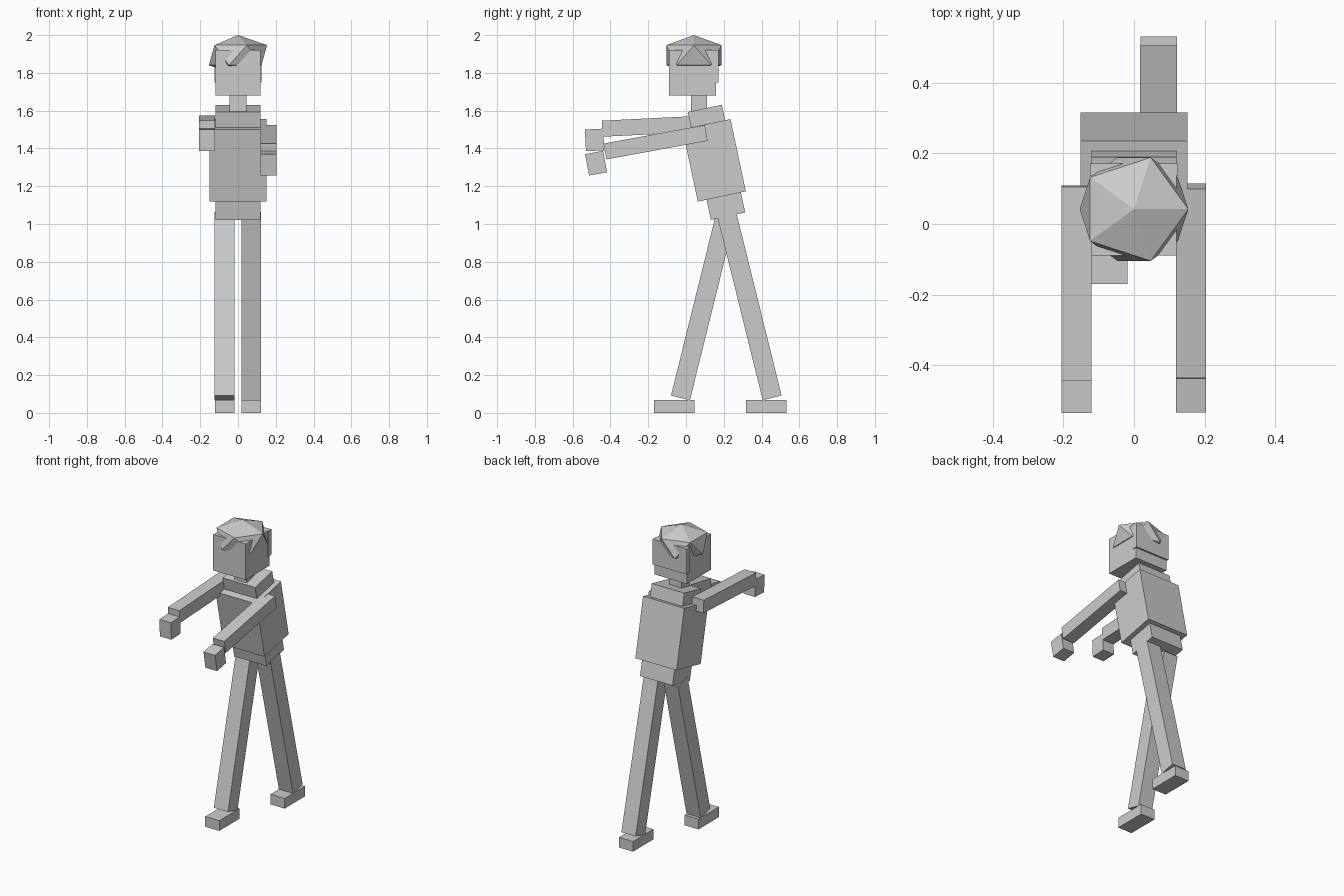
import bpy, bmesh, math
from mathutils import Matrix

if "Cube" in bpy.data.objects:
    bpy.data.objects.remove(bpy.data.objects["Cube"])

grey = bpy.data.materials.new("plain grey")
grey.diffuse_color = (0.6, 0.6, 0.6, 1)
grey.use_nodes = True
grey.node_tree.nodes["Principled BSDF"].inputs["Base Color"].default_value = grey.diffuse_color


def finish(name, bm):
    mesh = bpy.data.meshes.new(name)
    bm.to_mesh(mesh)
    bm.free()
    mesh.materials.append(grey)
    obj = bpy.data.objects.new(name, mesh)
    bpy.context.collection.objects.link(obj)
    return obj


def box(name, centre, size, tilt=0):
    """Box of a given size, tilted about the x axis (degrees)."""
    bm = bmesh.new()
    bmesh.ops.create_cube(bm, size=1)
    bm.transform(Matrix.Translation(centre)
                 @ Matrix.Rotation(math.radians(tilt), 4, 'X')
                 @ Matrix.Diagonal((*size, 1)))
    return finish(name, bm)


# Head, neck and the thin hair plate on the back of the head
box("head", (0, 0.035, 1.80), (0.24, 0.25, 0.24))
box("back_hair", (0, 0.155, 1.835), (0.25, 0.034, 0.17))
box("neck", (0, 0.068, 1.63), (0.09, 0.084, 0.14))

# Leaning body
LEAN = 12
box("shoulder_block", (0, 0.109, 1.568), (0.24, 0.184, 0.09), LEAN)
box("torso", (0, 0.149, 1.337), (0.304, 0.26, 0.391), LEAN)
box("pelvis", (0, 0.210, 1.100), (0.24, 0.186, 0.12), LEAN)

# Outstretched arms: side, arm centre, arm length, hand centre, tilt
for name, x, (ay, az), length, (hy, hz), tilt in (
        ("right", -0.163, (-0.168, 1.518), 0.552, (-0.484, 1.445), 2.8),
        ("left", 0.162, (-0.161, 1.433), 0.545, (-0.476, 1.322), 10.4)):
    box(name + "_arm", (x, ay, az), (0.085, length, 0.085), tilt)
    box(name + "_hand", (x, hy, hz), (0.085, 0.097, 0.115), tilt)

# Striding legs with flat feet
for name, x, leg_y, foot_y, tilt in (
        ("right", -0.071, 0.091, -0.063, -13.9),
        ("left", 0.070, 0.336, 0.425, 13.9)):
    box(name + "_leg", (x, leg_y, 0.565), (0.105, 0.103, 1.0), tilt)
    box(name + "_foot", (x, foot_y, 0.034), (0.104, 0.214, 0.068))

# Hair cap: flattened icosahedron whose lower points poke out of the head
bm = bmesh.new()
bmesh.ops.create_icosphere(bm, subdivisions=1, radius=1)
for v in bm.verts:
    v.co.z = math.copysign(1, v.co.z) * (0.106 if abs(v.co.z) > 0.9 else 0.053)
top = max((v for v in bm.verts if 0 < v.co.z < 0.1), key=lambda v: v.co.x)
turn = -math.atan2(top.co.y, top.co.x)
# one upper-ring point faces +x
bm.transform(Matrix.Translation((0, 0.042, 1.894))
             @ Matrix.Diagonal((0.172, 0.172, 1, 1))
             @ Matrix.Rotation(turn, 4, 'Z'))
finish("hair_cap", bm)
